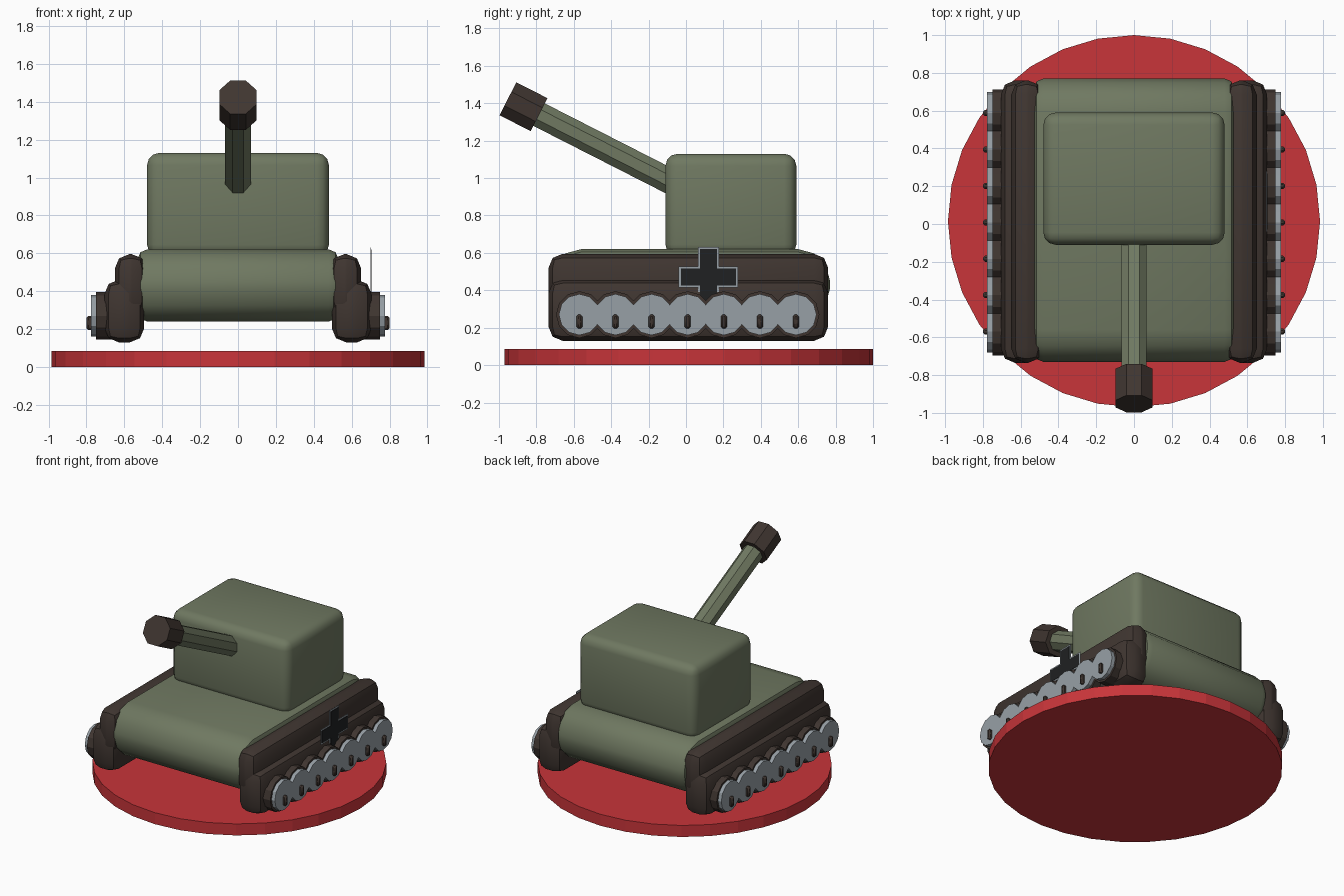
import bpy, bmesh
from math import radians, cos, sin, pi
from mathutils import Matrix, Vector

cube = bpy.data.objects.get("Cube")
if cube:
    bpy.data.objects.remove(cube, do_unlink=True)


def material(name, r, g, b):
    m = bpy.data.materials.new(name)
    m.use_nodes = True
    m.diffuse_color = (r, g, b, 1)
    bsdf = next(n for n in m.node_tree.nodes if n.type == 'BSDF_PRINCIPLED')
    bsdf.inputs["Base Color"].default_value = (r, g, b, 1)
    return m


GREEN = material("army green", 0.16, 0.19, 0.12)
BROWN = material("dark brown", 0.05, 0.036, 0.03)
RED = material("base red", 0.58, 0.035, 0.042)
GREY = material("steel grey", 0.31, 0.35, 0.38)
BLACK = material("marking black", 0.014, 0.015, 0.016)


def finish(name, bm, mat, smooth=False):
    bmesh.ops.recalc_face_normals(bm, faces=bm.faces)
    me = bpy.data.meshes.new(name)
    bm.to_mesh(me)
    bm.free()
    me.materials.append(mat)
    if smooth:
        me.polygons.foreach_set("use_smooth", [True] * len(me.polygons))
        me.set_sharp_from_angle(angle=radians(40))
    ob = bpy.data.objects.new(name, me)
    bpy.context.collection.objects.link(ob)
    return ob


def box_mesh(lo, hi):
    bm = bmesh.new()
    bmesh.ops.create_cube(bm, size=1)
    lo, hi = Vector(lo), Vector(hi)
    bmesh.ops.scale(bm, vec=hi - lo, verts=bm.verts)
    bmesh.ops.translate(bm, vec=(lo + hi) / 2, verts=bm.verts)
    return bm


def bevel(bm, edges, offset, segments):
    bmesh.ops.bevel(bm, geom=edges, offset=offset, segments=segments,
                    profile=0.5, affect='EDGES', clamp_overlap=True)


def rounded_box(name, lo, hi, mat, radius, segments=3):
    bm = box_mesh(lo, hi)
    bevel(bm, bm.edges[:], radius, segments)
    return finish(name, bm, mat, True)


def cylinder(name, start, end, radius, sides, mat, turn=0.0):
    start, end = Vector(start), Vector(end)
    axis = end - start
    bm = bmesh.new()
    bmesh.ops.create_cone(bm, cap_ends=True, segments=sides, radius1=radius,
                          radius2=radius, depth=axis.length)
    aim = axis.to_track_quat('Z', 'Y').to_matrix().to_4x4()
    place = Matrix.Translation((start + end) / 2) @ aim @ Matrix.Rotation(turn, 4, 'Z')
    bmesh.ops.transform(bm, matrix=place, verts=bm.verts)
    return finish(name, bm, mat)


# Round base
cylinder("base", (0, 0.015, 0), (0, 0.015, 0.085), 0.985, 32, RED)

# Hull: deeply rounded front and back, softened sides
bm = box_mesh((-0.53, -0.73, 0.24), (0.53, 0.77, 0.62))
bevel(bm, [e for e in bm.edges
           if abs(e.verts[0].co.x - e.verts[1].co.x) > 0.5], 0.17, 3)
bevel(bm, [e for e in bm.edges
           if all(abs(v.co.x) > 0.52 for v in e.verts)
           and abs(e.verts[0].co.x - e.verts[1].co.x) < 0.1], 0.05, 2)
finish("hull", bm, GREEN, True)

# Turret
rounded_box("turret", (-0.48, -0.11, 0.58), (0.48, 0.59, 1.13), GREEN, 0.065)

# Raised gun with muzzle
tilt = radians(27)
aim = Vector((0, -cos(tilt), sin(tilt)))
root = Vector((0, -0.11, 0.995))
cylinder("barrel", root - aim * 0.1, root + aim * 0.8, 0.073, 8, GREEN, pi / 8)
cylinder("muzzle", root + aim * 0.758, root + aim * 0.945, 0.107, 8, BROWN, pi / 8)

# Tracks and running gear on both sides
for side, s in (("left", 1), ("right", -1)):
    def span(x0, x1):
        return sorted((s * x0, s * x1))

    for part, x0, x1, z0, z1 in (("upper_track", 0.485, 0.65, 0.27, 0.595),
                                 ("lower_track", 0.495, 0.705, 0.13, 0.46)):
        a, b = span(x0, x1)
        rounded_box(f"{side}_{part}", (a, -0.735, z0), (b, 0.76, z1), BROWN, 0.075, 2)

    for i in range(7):
        y = -0.57 + 0.193 * i
        cylinder(f"{side}_tyre_{i + 1}", (s * 0.66, y, 0.27), (s * 0.75, y, 0.27),
                 0.125, 12, BROWN)
        cylinder(f"{side}_wheel_{i + 1}", (s * 0.74, y, 0.27), (s * 0.777, y, 0.27),
                 0.11, 12, GREY)
        a, b = span(0.76, 0.8)
        rounded_box(f"{side}_wheel_pin_{i + 1}", (a, y - 0.016, 0.195),
                    (b, y + 0.016, 0.27), BROWN, 0.01, 1)


# Cross-shaped side marking with a pale border, left side only
def cross_plate(name, x, grow, mat):
    w, arm = 0.045 + grow, 0.148 + grow
    corner = [(w, w), (w, arm), (-w, arm)]
    bm = bmesh.new()
    verts = []
    for k in range(4):
        c, d = round(cos(k * pi / 2)), round(sin(k * pi / 2))
        for u, v in corner:
            verts.append(bm.verts.new((x, 0.12 + u * c - v * d, 0.472 + u * d + v * c)))
    face = bm.faces.new(verts)
    ext = bmesh.ops.extrude_face_region(bm, geom=[face])
    bmesh.ops.translate(bm, vec=(0.003, 0, 0),
                        verts=[g for g in ext["geom"] if isinstance(g, bmesh.types.BMVert)])
    finish(name, bm, mat)


cross_plate("marking_border", 0.700, 0.011, GREY)
cross_plate("marking_cross", 0.704, 0.0, BLACK)
